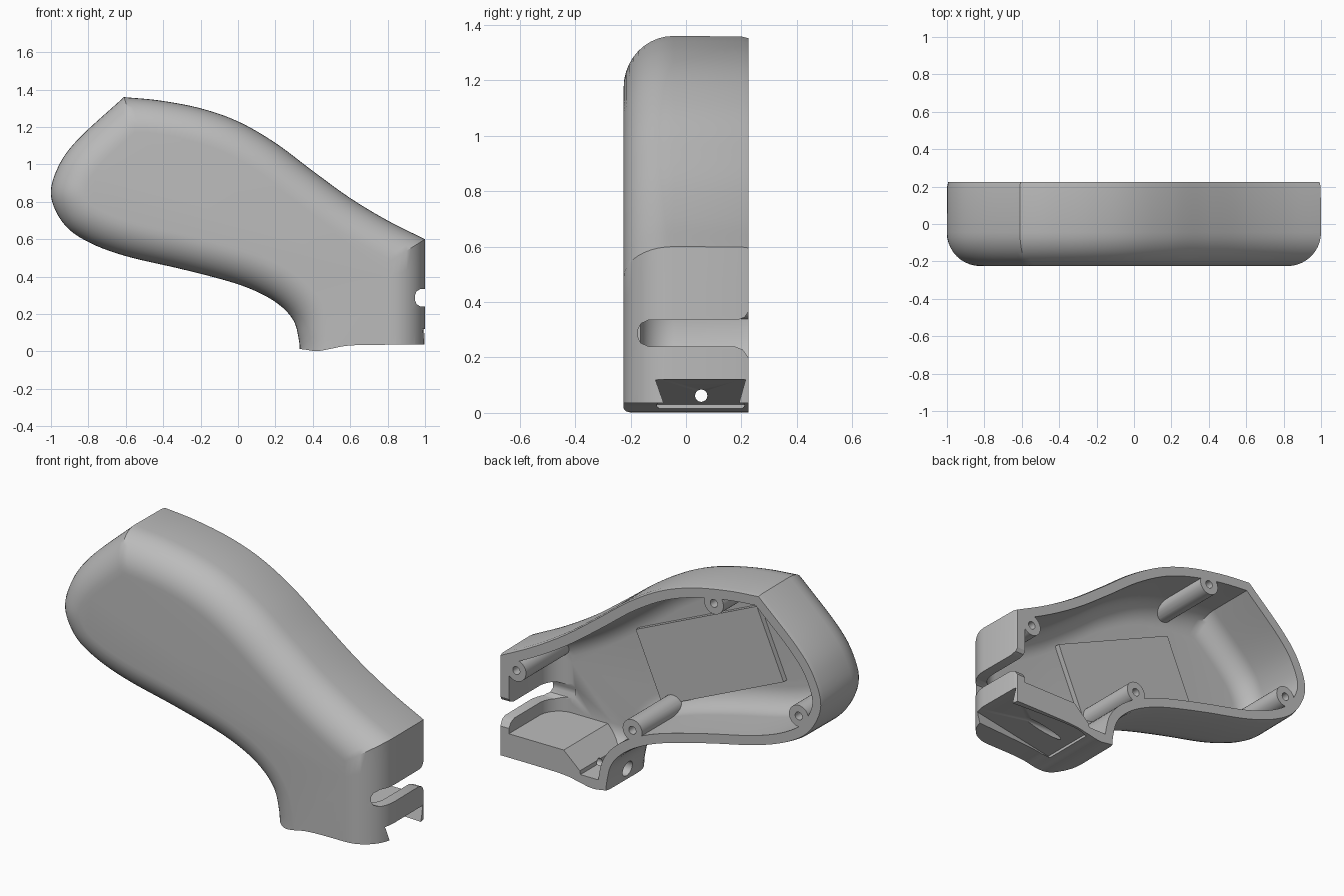
import bpy, bmesh, math
from mathutils import Vector
from mathutils.geometry import intersect_line_line_2d

if "Cube" in bpy.data.objects:
    bpy.data.objects.remove(bpy.data.objects["Cube"])

grey = bpy.data.materials.new("plain_grey")
grey.use_nodes = True
grey.diffuse_color = (0.5, 0.5, 0.5, 1)
grey.node_tree.nodes["Principled BSDF"].inputs["Base Color"].default_value = (0.5, 0.5, 0.5, 1)

BACK, WALL, ROUND = 0.225, 0.06, 0.18
OVER = 0.35   # cutters run past the open back

# Side outline as (x, z): upper ridge and lower belly, meeting at the heel
RIDGE = [(-.61, 1.36), (-.42, 1.342), (-.2, 1.3), (0, 1.23), (.2, 1.115),
         (.4, .965), (.6, .82), (.8, .7), (1, .6)]
BELLY = [(.33, .04), (.3, .16), (.22, .25), (.1, .32), (-.05, .375), (-.3, .44),
         (-.6, .51), (-.8, .585), (-.93, .68), (-1, .83), (-.965, .98),
         (-.86, 1.13), (-.61, 1.36)]


def smooth_path(points, steps=8):
    p = [Vector(q) for q in points]
    p = [2 * p[0] - p[1]] + p + [2 * p[-1] - p[-2]]
    out = []
    for a, b, c, d in zip(p, p[1:], p[2:], p[3:]):
        for i in range(steps):
            t = i / steps
            out.append(b + (c - a) * t / 2 + (a * 2 - b * 5 + c * 4 - d) * t * t / 2
                       + (b * 3 - a - c * 3 + d) * t ** 3 / 2)
    return out + [p[-2]]


def chains(bottom):
    """Four sides of the outline, clockwise, closed off at the given height."""
    c, d = Vector((1, bottom)), Vector((.33, bottom))
    ridge = smooth_path(RIDGE)
    return [ridge, [ridge[-1], c], [c, d], [d] + smooth_path(BELLY)]


def offset(path, dist):
    out = []
    for i, p in enumerate(path):
        t = (path[min(i + 1, len(path) - 1)] - path[max(i - 1, 0)]).normalized()
        out.append(p + Vector((t.y, -t.x)) * dist)
    return out


def trim(first, second):
    """Cut two neighbouring sides where they cross."""
    for i in range(len(first) - 2, -1, -1):
        for j in range(len(second) - 1):
            hit = intersect_line_line_2d(first[i], first[i + 1], second[j], second[j + 1])
            if hit:
                return first[:i + 1] + [hit], [hit] + second[j + 1:]
    return first, second


def resample(path, count):
    lengths = [(b - a).length for a, b in zip(path, path[1:])]
    total, out, seg, run = sum(lengths), [], 0, 0
    for k in range(count):
        want = total * k / count
        while seg < len(lengths) - 1 and run + lengths[seg] < want:
            run += lengths[seg]
            seg += 1
        out.append(path[seg].lerp(path[seg + 1], (want - run) / max(lengths[seg], 1e-9)))
    return out


def ring(bottom, inset):
    sides = [offset(s, inset) for s in chains(bottom)]
    if inset > 0:
        for i in range(4):
            j = (i + 1) % 4
            sides[i], sides[j] = trim(sides[i], sides[j])
    return [p for s, n in zip(sides, (56, 8, 8, 84)) for p in resample(s, n)]


def finish(name, bm):
    bmesh.ops.recalc_face_normals(bm, faces=bm.faces)
    mesh = bpy.data.meshes.new(name)
    bm.to_mesh(mesh)
    bm.free()
    mesh.materials.append(grey)
    obj = bpy.data.objects.new(name, mesh)
    bpy.context.collection.objects.link(obj)
    return obj


def loft(name, bottom, levels):
    bm = bmesh.new()
    rings = [[bm.verts.new((p.x, y, p.y)) for p in ring(bottom, d)] for d, y in levels]
    for a, b in zip(rings, rings[1:]):
        for i in range(len(a)):
            j = (i + 1) % len(a)
            bm.faces.new((a[i], a[j], b[j], b[i]))
    bm.faces.new(rings[0])
    bm.faces.new(rings[-1])
    return finish(name, bm)


def prism(name, points, axis, lo, hi):
    """Extrude a flat outline along x (points are y, z) or y (points are x, z)."""
    bm = bmesh.new()
    put = (lambda p, h: (h, *p)) if axis == "x" else (lambda p, h: (p[0], h, p[1]))
    a, b = [[bm.verts.new(put(p, h)) for p in points] for h in (lo, hi)]
    bm.faces.new(a)
    bm.faces.new(b)
    for i in range(len(a)):
        j = (i + 1) % len(a)
        bm.faces.new((a[i], a[j], b[j], b[i]))
    return finish(name, bm)


def rod(name, centre, radius, axis, lo, hi, sides=32):
    turn = [2 * math.pi * i / sides for i in range(sides)]
    pts = [(centre[0] + radius * math.cos(t), centre[1] + radius * math.sin(t)) for t in turn]
    return prism(name, pts, axis, lo, hi)


def cut(target, tool):
    mod = target.modifiers.new("cut", "BOOLEAN")
    mod.operation, mod.solver, mod.object = "DIFFERENCE", "EXACT", tool
    bpy.context.view_layer.objects.active = target
    bpy.ops.object.modifier_apply(modifier=mod.name)
    bpy.data.objects.remove(tool)


def rounded(radius):
    arc = [math.pi / 2 * i / 10 for i in range(11)]
    return [(ROUND - radius * math.cos(t), ROUND - BACK - radius * math.sin(t)) for t in arc]


# Outer body with a rounded front edge, and the hollow inside it
shell = loft("grip_half_shell", -.4, [(.008, BACK), (.002, .2)] + rounded(ROUND))
cavity = loft("cavity", 0, [(WALL, OVER - .05)] + rounded(ROUND - WALL))

# Solid parts kept inside the hollow: foot block, floor pad and screw posts
POSTS = [(.894, .536), (-.33, 1.24), (-.856, .75), (.175, .394)]
cut(cavity, prism("foot_block", [(1.1, -.1), (1.1, .17), (.6, .17), (.5, .08), (.47, -.1)],
                  "y", -.3, OVER))
cut(cavity, prism("floor_pad", [(.406, .76), (.24, .38), (-.51, .71), (-.344, 1.09)],
                  "y", -.3, -.135))
for post in POSTS:
    cut(cavity, rod("screw_post", post, .06, "y", -.3, OVER))
cut(shell, cavity)

# Underside contour
under = smooth_path([(.2, .015), (.33, .013), (.42, .002), (.5, .015), (.6, .032),
                     (.8, .036), (1.2, .036)], 5)
cut(shell, prism("underside", [(.2, -.6)] + [tuple(p) for p in under] + [(1.2, -.6)],
                 "y", -.5, .5))

# Screw holes in the posts
for post in POSTS:
    cut(shell, rod("screw_hole", post, .022, "y", 0, OVER))

# Side slot, flared at the open back
slot = [(OVER, .38), (.225, .365), (.212, .345), (.185, .335), (-.135, .335), (-.163, .322),
        (-.174, .3), (-.174, .275), (-.163, .252), (-.135, .24), (.175, .24), (.205, .228),
        (.225, .2), (OVER, .19)]
cut(shell, prism("slot", slot, "x", .8, 1.1))

# Dovetail pocket with a sloping roof, under the foot block
bm = bmesh.new()
for x, top in ((1.02, .125), (.5, .03)):
    for y, z in ((-.11, top), (.215, top), (.175, -.02), (-.06, -.02)):
        bm.verts.new((x, y, z))
bmesh.ops.convex_hull(bm, input=bm.verts)
cut(shell, finish("pocket", bm))

# Cross hole through the foot, wider at its outer end
cut(shell, rod("cross_hole", (.055, .062), .022, "x", .2, .85))
cut(shell, rod("counterbore", (.055, .075), .042, "x", .2, .46))

bpy.ops.object.select_all(action="DESELECT")
shell.select_set(True)
bpy.context.view_layer.objects.active = shell
bpy.ops.object.shade_smooth_by_angle(angle=math.radians(30))
